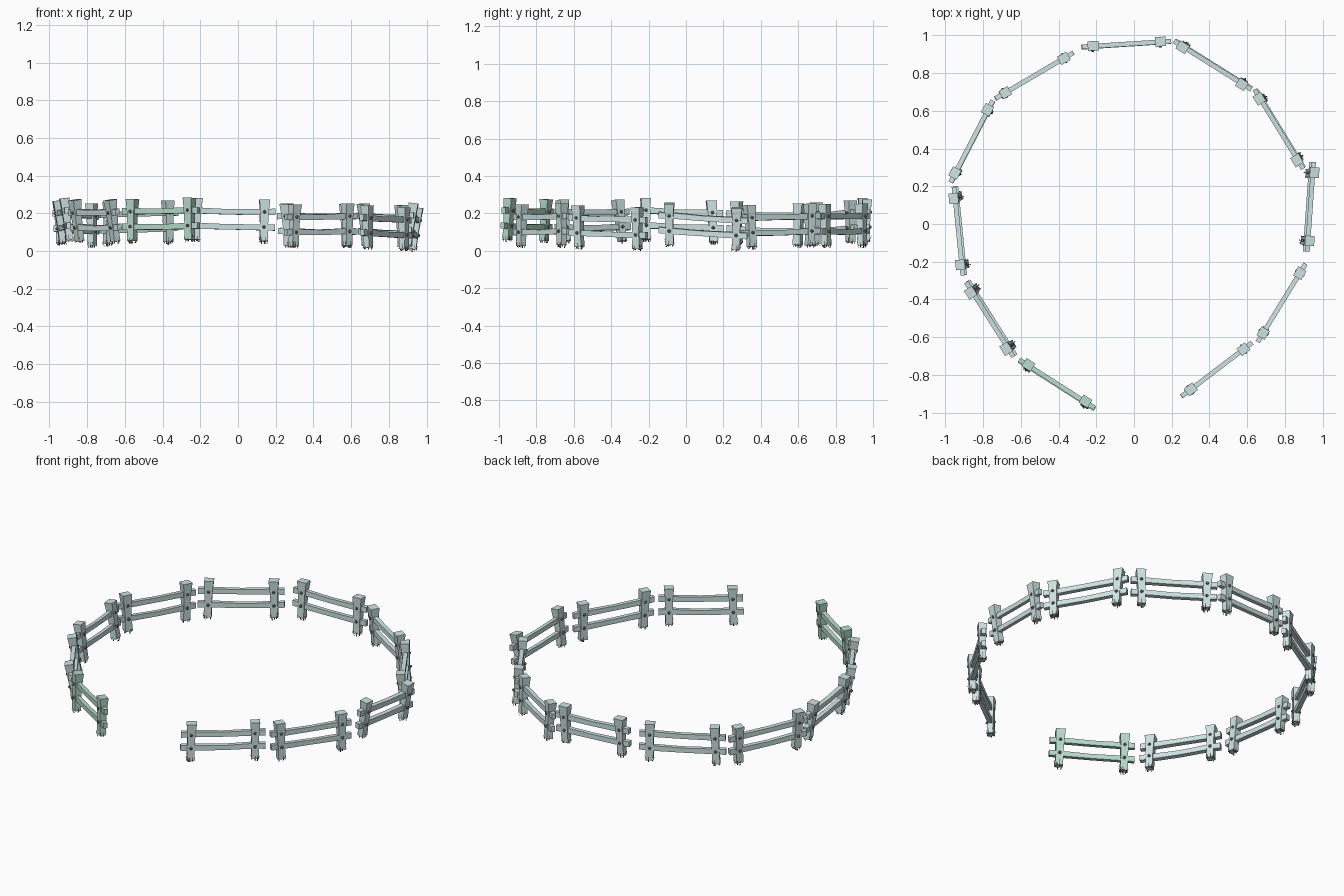
import bpy, bmesh, math, random
from mathutils import Vector, Matrix

if "Cube" in bpy.data.objects:
    bpy.data.objects.remove(bpy.data.objects["Cube"])

random.seed(4)
Z = Vector((0, 0, 1))

def material(name, rgb):
    m = bpy.data.materials.new(name)
    m.diffuse_color = (*rgb, 1)
    m.use_nodes = True
    m.node_tree.nodes["Principled BSDF"].inputs["Base Color"].default_value = m.diffuse_color
    return m

wood = material("pale_wood", (0.62, 0.76, 0.76))
green = material("green_wood", (0.48, 0.70, 0.60))
metal = material("bolt_metal", (0.22, 0.22, 0.22))
dry = material("dry_grass", (0.16, 0.13, 0.10))

def finish(bm, name, mat):
    bmesh.ops.recalc_face_normals(bm, faces=bm.faces)
    me = bpy.data.meshes.new(name)
    bm.to_mesh(me)
    bm.free()
    me.materials.append(mat)
    ob = bpy.data.objects.new(name, me)
    bpy.context.collection.objects.link(ob)

def beam(bm, rings):
    """Four-sided beam skinned through (centre, half_vec_a, half_vec_b) rings."""
    loops = [[bm.verts.new(c + a * i + b * j) for i, j in ((-1, -1), (1, -1), (1, 1), (-1, 1))]
             for c, a, b in rings]
    for l0, l1 in zip(loops, loops[1:]):
        for k in range(4):
            n = (k + 1) % 4
            bm.faces.new((l0[k], l0[n], l1[n], l1[k]))
    bm.faces.new(loops[0][::-1])
    bm.faces.new(loops[-1])

def jit(v):
    return random.uniform(-v, v)

def fence(i, p, q, zp, zq, lean, mat):
    p, q = Vector((*p, 0)), Vector((*q, 0))
    along = (q - p).normalized()
    out = along.cross(Z)
    if out.dot(p + q) < 0:
        out = -out
    up = (Z + out * lean / 0.22).normalized()
    side = (out - up * out.dot(up)).normalized()
    # point on the post axis at height h; p and q are the post tops
    posts = []
    for t, z in ((p, zp), (q, zq)):
        tilt = up + along * jit(0.05)
        base = Vector((t.x, t.y, z - 0.158)) - out * lean
        posts.append((base, tilt))
    # posts, flaring towards the top
    bm = bmesh.new()
    for base, tilt in posts:
        beam(bm, [(base + tilt * h, along * w * random.uniform(.95, 1.05), side * d)
                  for h, w, d in ((0, .022, .018), (.075, .020, .018), (.16, .023, .021), (.222, .028, .025))])
    finish(bm, f"fence_{i}_posts", mat)
    # two rails running through the posts
    bm = bmesh.new()
    for h in (0.075, 0.156):
        a, b = (base + tilt * h for base, tilt in posts)
        d = (b - a).normalized()
        pts = (a - d * .058, a, (a + b) / 2 - Z * .003, b, b + d * .058)
        beam(bm, [(c + Z * jit(.002), Z * hh, side * .0125)
                  for c, hh in zip(pts, (.0165, .016, .014, .016, .0165))])
    finish(bm, f"fence_{i}_rails", mat)
    # round bolt heads on both faces of each post
    bm = bmesh.new()
    for base, tilt in posts:
        for h in (0.075, 0.156):
            for s in (-1, 1):
                c = base + tilt * h + side * s * .020
                bmesh.ops.create_uvsphere(bm, u_segments=8, v_segments=5, radius=.009,
                                          matrix=Matrix.Translation(c))
    finish(bm, f"fence_{i}_bolts", metal)
    # grass blades around the foot of each post
    bm = bmesh.new()
    for base, tilt in posts:
        for k in range(8):
            ang = k * math.tau / 8 + jit(.3)
            r = along * math.cos(ang) + out * math.sin(ang)
            w = r.cross(Z) * .004
            foot = base + r * .021 - Z * random.uniform(.004, .014)
            tip = base + r * .030 + Z * random.uniform(.012, .035)
            bm.faces.new([bm.verts.new(v) for v in (foot - w, foot + w, tip)])
    finish(bm, f"fence_{i}_grass", dry)

# post tops, upper rail heights and outward lean of every panel
panels = [
    ((-.555, -.75), (-.25, -.945), .212, .218, -.012),
    ((-.87, -.36), (-.68, -.66), .21, .21, .035),
    ((-.958, .145), (-.922, -.215), .205, .218, .028),
    ((-.945, .28), (-.78, .60), .20, .188, .008),
    ((-.69, .692), (-.37, .88), .195, .205, .0),
    ((-.225, .944), (.135, .967), .218, .210, .005),
    ((.265, .933), (.57, .742), .188, .186, -.012),
    ((.67, .655), (.86, .345), .188, .180, -.015),
    ((.957, .265), (.932, -.09), .168, .192, .03),
    ((.88, -.26), (.69, -.57), .168, .178, .0),
    ((.58, -.665), (.295, -.882), .188, .183, .0),
]
for i, args in enumerate(panels, 1):
    fence(i, *args, green if i == 1 else wood)
